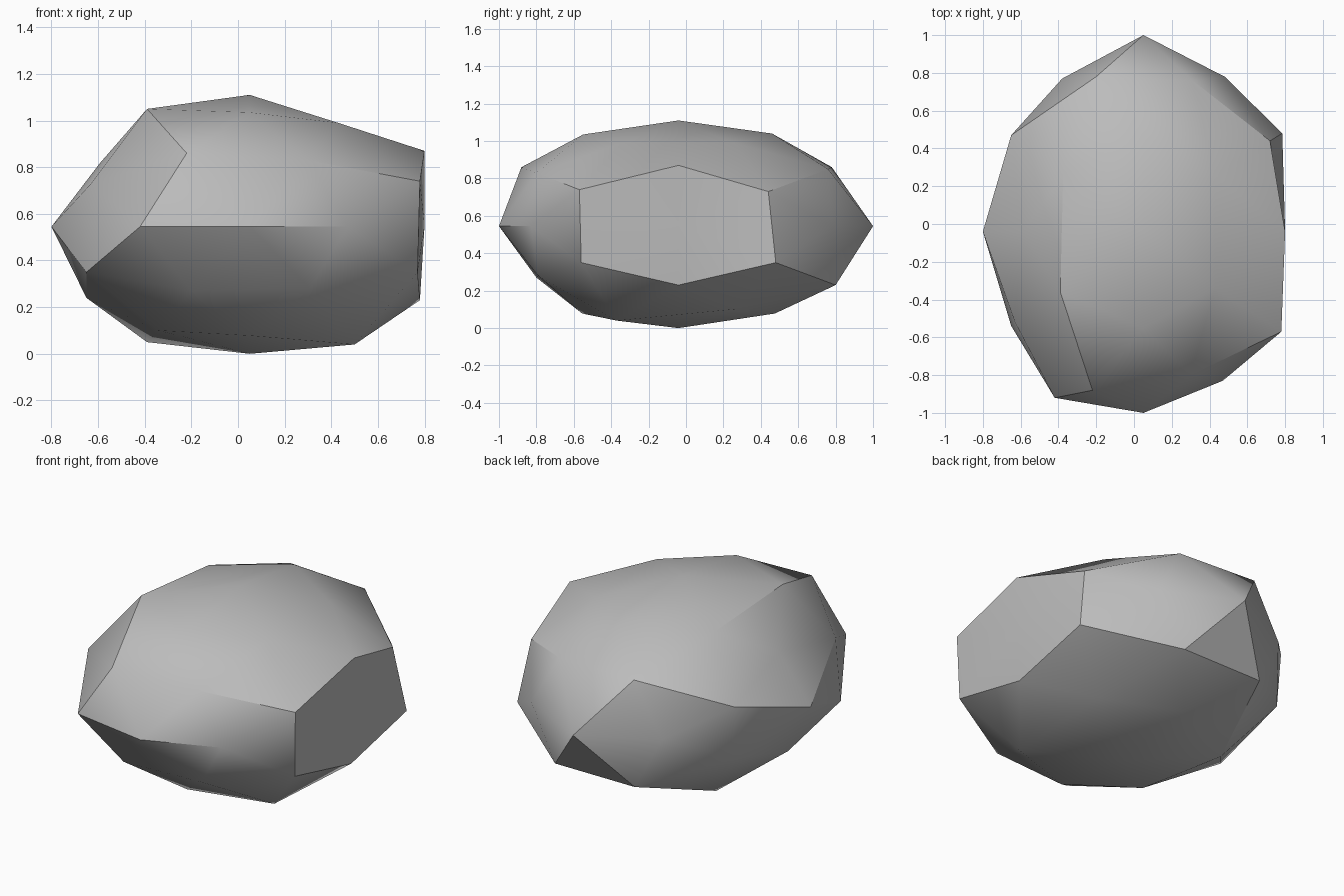
import bpy
import bmesh
import math
from mathutils import Matrix, Vector

CENTRE = Vector((0.05, -0.04, 0.55))
RADII = Vector((0.85, 0.98, 0.555))

# Places where the stone bulges out or is worn flat
BULGES = [
    # worn flat side
    (0.8, -0.04, 0.55), (0.8, -0.04, 0.87), (0.78, -0.04, 0.23),
    (0.78, -0.57, 0.74), (0.77, -0.56, 0.35), (0.72, 0.44, 0.73), (0.785, 0.48, 0.35),
    # front rim
    (-0.42, -0.92, 0.545), (0.05, -1, 0.545), (0.47, -0.83, 0.545),
    (-0.22, -0.88, 0.86), (0.3, -0.8, 0.83), (-0.2, -0.8, 0.27), (0.31, -0.79, 0.28),
    # back rim
    (0.05, 1, 0.545), (0.48, 0.78, 0.545), (-0.38, 0.77, 0.545),
    (-0.2, 0.78, 0.86), (0.31, 0.76, 0.85), (0.31, 0.8, 0.23), (-0.22, 0.8, 0.23),
    # rounded side
    (-0.8, -0.04, 0.545), (-0.59, -0.04, 0.82), (-0.65, -0.04, 0.24),
    (-0.63, -0.52, 0.73), (-0.65, -0.54, 0.35), (-0.65, 0.47, 0.7),
    # crown and underside
    (-0.39, -0.36, 1.05), (0.05, -0.04, 1.11), (0.43, -0.34, 0.99), (0.43, 0.26, 0.99),
    (0.05, -0.55, 1.035), (0.05, 0.46, 1.04),
    (0.5, -0.37, 0.04), (-0.34, -0.33, 0.1), (-0.39, 0.27, 0.05), (0.05, -0.04, 0),
]


def make_material(name, colour):
    material = bpy.data.materials.new(name)
    material.use_nodes = True
    material.diffuse_color = colour
    for node in material.node_tree.nodes:
        if node.type == 'BSDF_PRINCIPLED':
            node.inputs["Base Color"].default_value = colour
            node.inputs["Roughness"].default_value = 0.8
    return material


def make_stone(name, material):
    bm = bmesh.new()
    # Low-poly ball turned so that one edge lies across each axis
    golden_ratio = (1 + math.sqrt(5)) / 2
    turn = Matrix.Rotation(math.atan(golden_ratio), 4, 'Y')
    bmesh.ops.create_icosphere(bm, subdivisions=2, radius=1, matrix=turn)

    # Squash the ball into a pebble
    for vert in bm.verts:
        vert.co = CENTRE + vert.co * RADII

    # Pull the nearest corner to each bulge
    free = set(bm.verts)
    for bulge in map(Vector, BULGES):
        corner = min(free, key=lambda vert: (vert.co - bulge).length)
        corner.co = bulge
        free.remove(corner)

    bmesh.ops.recalc_face_normals(bm, faces=bm.faces)
    mesh = bpy.data.meshes.new(name)
    bm.to_mesh(mesh)
    bm.free()
    mesh.materials.append(material)
    stone = bpy.data.objects.new(name, mesh)
    bpy.context.collection.objects.link(stone)
    return stone


def shade(stone):
    # Soft shading with crisp worn edges
    bpy.ops.object.select_all(action='DESELECT')
    stone.select_set(True)
    bpy.context.view_layer.objects.active = stone
    bpy.ops.object.shade_smooth_by_angle(angle=math.radians(30))


default_cube = bpy.data.objects.get("Cube")
if default_cube:
    bpy.data.objects.remove(default_cube, do_unlink=True)

grey = make_material("stone_grey", (0.5, 0.5, 0.5, 1))
shade(make_stone("stone", grey))
